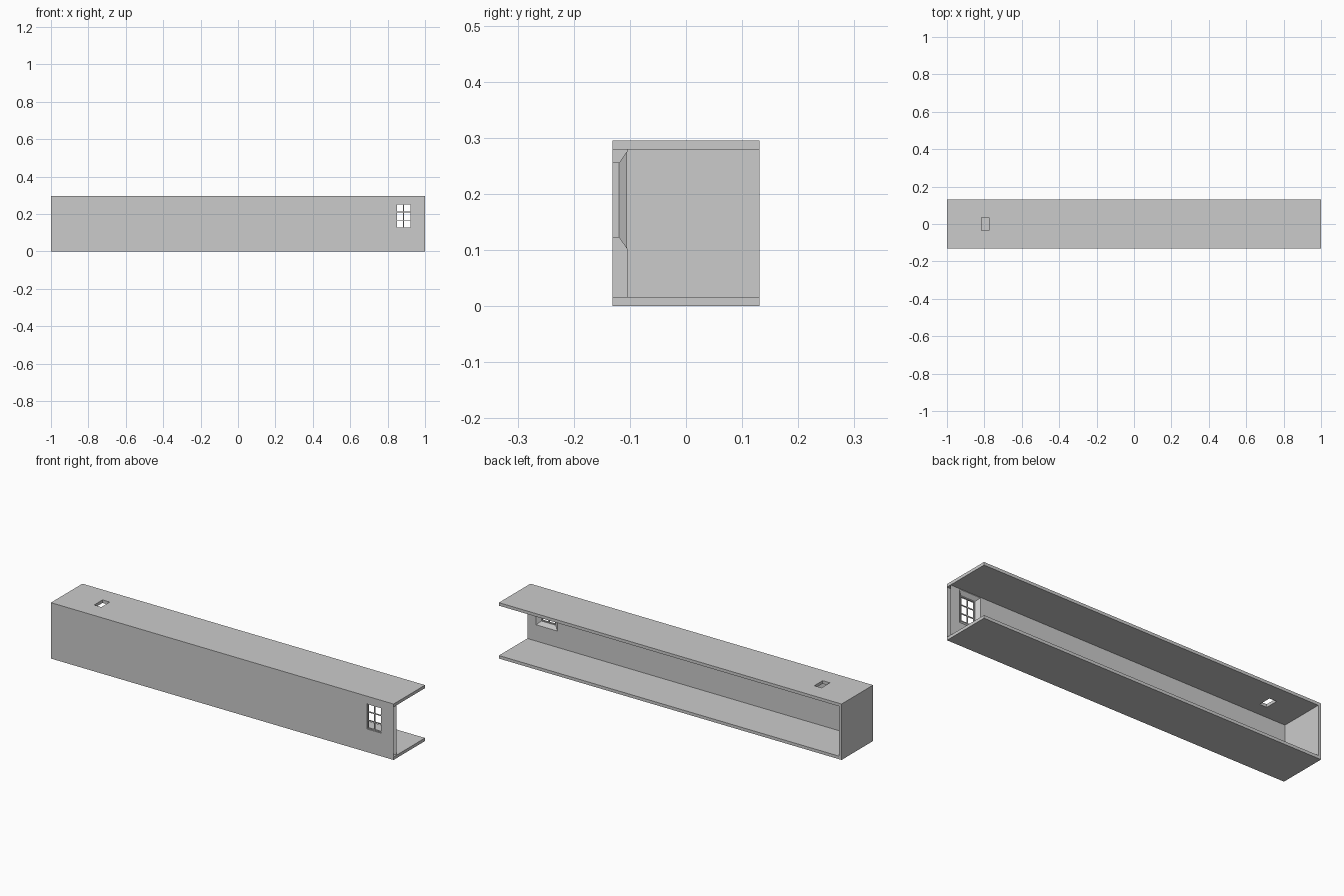
import bpy, bmesh
from mathutils import Vector

if "Cube" in bpy.data.objects:
    bpy.data.objects.remove(bpy.data.objects["Cube"])

X0, X1, Y0, Y1, H = -1.0, 1.0, -0.131, 0.131, 0.295
T = 0.016            # slab and end wall thickness
YI = -0.105          # inner face of front wall
XI = X0 + T          # inner face of end wall


def plane(axis, c, a0, a1, b0, b1):
    """Four corners of an axis-aligned rectangle at coordinate c."""
    pts = []
    for a, b in ((a0, b0), (a1, b0), (a1, b1), (a0, b1)):
        p = [a, b]
        p.insert(axis, c)
        pts.append(Vector(p))
    return pts


def face(bm, pts, out):
    f = bm.faces.new([bm.verts.new(p) for p in pts])
    f.normal_update()
    if f.normal.dot(Vector(out)) < 0:
        f.normal_flip()


def ring(bm, outer, inner, out=None):
    """Four quads between two rectangles; without a direction they face inwards."""
    mid = sum(inner, Vector()) / 4
    for i in range(4):
        j = (i + 1) % 4
        quad = [outer[i], outer[j], inner[j], inner[i]]
        face(bm, quad, out or mid - (inner[i] + inner[j]) / 2)


def finish(bm, name):
    bmesh.ops.remove_doubles(bm, verts=bm.verts, dist=1e-5)
    me = bpy.data.meshes.new(name)
    bm.to_mesh(me)
    bm.free()
    ob = bpy.data.objects.new(name, me)
    bpy.context.collection.objects.link(ob)
    return ob


def box(bm, x0, x1, y0, y1, z0, z1):
    m = bmesh.ops.create_cube(bm, size=1)["verts"]
    bmesh.ops.scale(bm, verts=m, vec=(x1 - x0, y1 - y0, z1 - z0))
    bmesh.ops.translate(bm, verts=m, vec=((x0 + x1) / 2, (y0 + y1) / 2, (z0 + z1) / 2))


# Front wall with splayed window opening, its right end left open
WX0, WX1, WZ0, WZ1 = 0.844, 0.928, 0.122, 0.256
S = 0.02
bm = bmesh.new()
win = [plane(1, y, WX0 - s, WX1 + s, WZ0 - s, WZ1 + s)
       for y, s in ((Y0, 0), (-0.119, 0), (YI, S))]
ring(bm, plane(1, Y0, X0, X1, 0, H), win[0], (0, -1, 0))
ring(bm, win[0], win[1])
ring(bm, win[1], win[2])
ring(bm, plane(1, YI, XI, X1, T, H - T), win[2], (0, 1, 0))
finish(bm, "front_wall")

# Ceiling slab with hatch opening
bm = bmesh.new()
hatch = [plane(2, z, -0.816, -0.774, -0.034, 0.036) for z in (H, H - T)]
ring(bm, plane(2, H, X0, X1, Y0, Y1), hatch[0], (0, 0, 1))
ring(bm, hatch[0], hatch[1])
ring(bm, plane(2, H - T, XI, X1, Y0, Y1), hatch[1], (0, 0, -1))
face(bm, plane(0, X1, Y0, Y1, H - T, H), (1, 0, 0))
face(bm, plane(1, Y1, X0, X1, H - T, H), (0, 1, 0))
finish(bm, "ceiling")

# Floor slab
bm = bmesh.new()
face(bm, plane(2, 0, X0, X1, Y0, Y1), (0, 0, -1))
face(bm, plane(2, T, XI, X1, Y0, Y1), (0, 0, 1))
face(bm, plane(0, X1, Y0, Y1, 0, T), (1, 0, 0))
face(bm, plane(1, Y1, X0, X1, 0, T), (0, 1, 0))
finish(bm, "floor")

# End wall
bm = bmesh.new()
face(bm, plane(0, X0, Y0, Y1, 0, H), (-1, 0, 0))
face(bm, plane(0, XI, YI, Y1, T, H - T), (1, 0, 0))
face(bm, plane(1, Y1, X0, XI, T, H - T), (0, 1, 0))
finish(bm, "end_wall")

# Window frame and glazing bars
F, B = 0.005, 0.0025
bm = bmesh.new()
for x in (WX0, WX1 - F):
    box(bm, x, x + F, -0.127, -0.119, WZ0, WZ1)
for z in (WZ0, WZ1 - F):
    box(bm, WX0 + F, WX1 - F, -0.127, -0.119, z, z + F)
finish(bm, "window_frame")

bm = bmesh.new()
xc = (WX0 + WX1) / 2
box(bm, xc - B, xc + B, -0.127, -0.122, WZ0 + F, WZ1 - F)
for i in (1, 2):
    z = WZ0 + (WZ1 - WZ0) * i / 3
    box(bm, WX0 + F, WX1 - F, -0.1265, -0.1225, z - B, z + B)
finish(bm, "glazing_bars")
